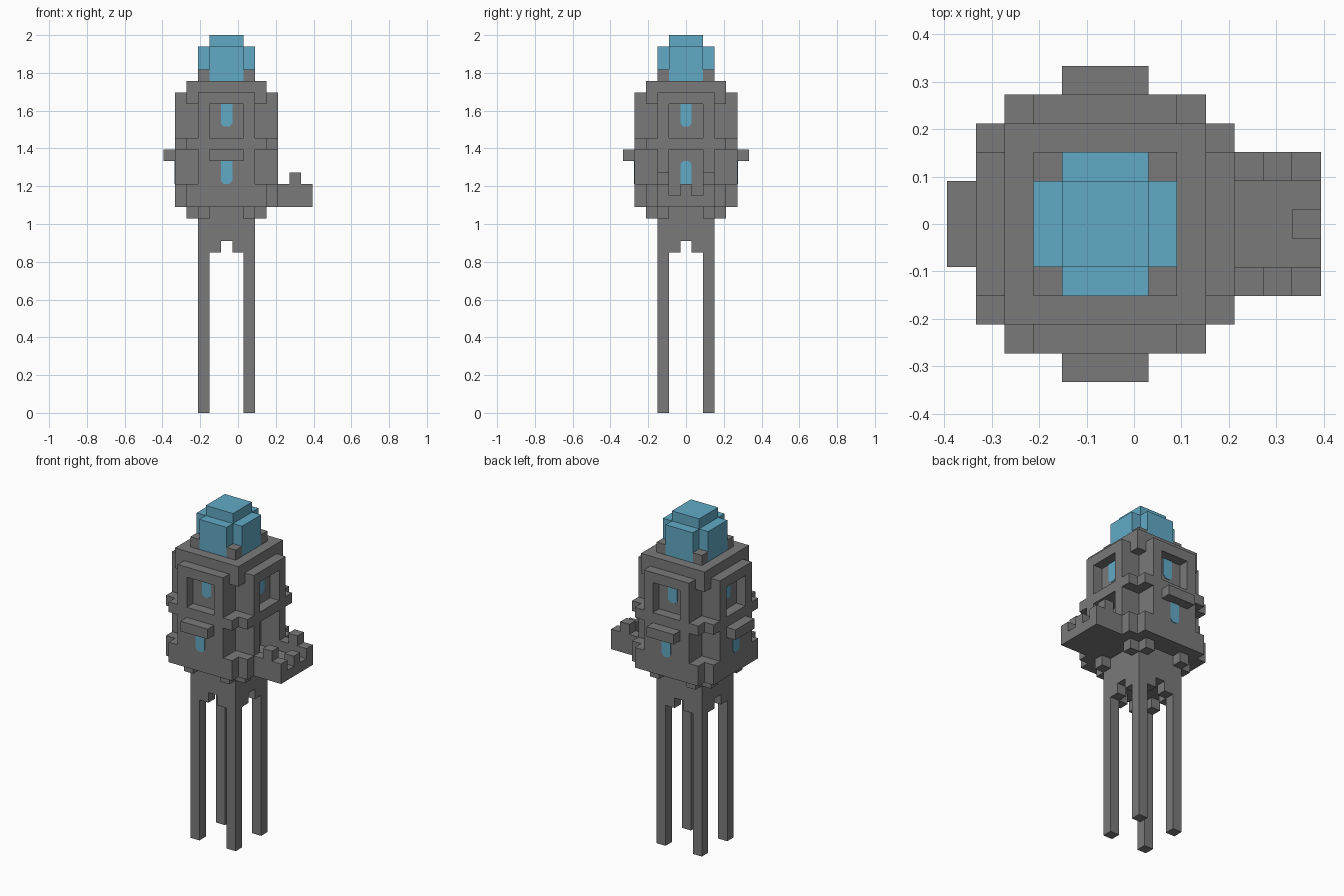
import bpy, bmesh
from mathutils import Matrix, Vector

if "Cube" in bpy.data.objects:
    bpy.data.objects.remove(bpy.data.objects["Cube"])

U = 2 / 33                               # edge of one block
AXIS = Matrix.Translation((-U, 0, 0))    # tower axis


def material(name, rgb):
    m = bpy.data.materials.new(name)
    m.use_nodes = True
    m.diffuse_color = (*rgb, 1)
    m.node_tree.nodes["Principled BSDF"].inputs["Base Color"].default_value = (*rgb, 1)
    return m


STONE = material("grey stone", (0.195, 0.195, 0.195))
GLASS = material("blue glass", (0.12, 0.40, 0.56))


def finish(name, bm, mat, quarter=0):
    """Turn a block-unit mesh by quarter turns and place it on the tower axis."""
    turn = Matrix.Rotation(quarter * 1.5707963, 4, 'Z')
    bm.transform(AXIS @ turn @ Matrix.Scale(U, 4))
    bmesh.ops.recalc_face_normals(bm, faces=bm.faces)
    mesh = bpy.data.meshes.new(name)
    bm.to_mesh(mesh)
    bm.free()
    mesh.materials.append(mat)
    obj = bpy.data.objects.new(name, mesh)
    bpy.context.collection.objects.link(obj)


def blocks(name, boxes, mat=STONE, quarter=0):
    """Each box is (x0, x1, y0, y1, z0, z1) in block units."""
    bm = bmesh.new()
    for x0, x1, y0, y1, z0, z1 in boxes:
        mid = Vector((x0 + x1, y0 + y1, z0 + z1)) / 2
        size = Matrix.Diagonal((x1 - x0, y1 - y0, z1 - z0, 1))
        bmesh.ops.create_cube(bm, size=1, matrix=Matrix.Translation(mid) @ size)
    finish(name, bm, mat, quarter)


def both(x0, x1, *rest):
    """A box and its mirror image across x."""
    return [(x0, x1, *rest), (-x1, -x0, *rest)]


def slit(name, wall, z_round, z_flat, quarter):
    """Thin glass plate with one rounded end, lying on a wall."""
    s = 0.18 if z_flat > z_round else -0.18
    half = [(0.5, z_flat), (0.5, z_round + 1.5 * s), (0.25, z_round)]
    outline = half + [(-x, z) for x, z in reversed(half)]
    bm = bmesh.new()
    face = bm.faces.new([bm.verts.new((x, wall, z)) for x, z in outline])
    out = bmesh.ops.extrude_face_region(bm, geom=[face])["geom"]
    bmesh.ops.translate(bm, vec=(0, -0.06, 0),
                        verts=[g for g in out if isinstance(g, bmesh.types.BMVert)])
    finish(name, bm, GLASS, quarter)


# Central shaft and roof slab
blocks("shaft", [(-2.5, 2.5, -2.5, 2.5, 15, 29)])
blocks("roof_slab", [(-3.5, 3.5, -3.5, 3.5, 28, 29)])

SIDES = ["front", "left", "back", "right"]
for q, side in enumerate(SIDES):
    # Leg, arch haunches and corbels
    blocks(side + "_leg", [(1.5, 2.5, -2.5, -1.5, 0, 15)], quarter=q)
    blocks(side + "_arch", both(0.5, 1.5, -2.5, -1.5, 14, 15), quarter=q)
    blocks(side + "_corbels", both(1.5, 2.5, -3.5, -2.5, 17, 18), quarter=q)

    # Roof corner drop and post on the roof
    blocks(side + "_roof_corner", [(2.5, 3.5, -3.5, -2.5, 27, 28)], quarter=q)
    blocks(side + "_roof_post", [(1.5, 2.5, -2.5, -1.5, 29, 30)], quarter=q)

    # Upper window bay: jambs, lintel and recessed panel
    blocks(side + "_window_frame",
           both(1.5, 2.5, -4.5, -2.5, 24, 28)
           + [(-1.5, 1.5, -4.5, -2.5, 27, 28), (-1.5, 1.5, -3.5, -2.5, 24, 27)], quarter=q)
    slit(side + "_window_glass", -3.5, 25, 27, q)
    blocks(side + "_belt", [(-3.5, 3.5, -4.5, -2.5, 23, 24)], quarter=q)

    if side == "left":
        # Doorway opening onto the balcony
        blocks("door_jambs", both(1.5, 2.5, -4.5, -2.5, 20, 23), quarter=q)
        blocks("door_base", [(-3.5, 3.5, -4.5, -2.5, 18, 19)]
               + both(1.5, 3.5, -4.5, -2.5, 19, 20), quarter=q)
        slit("door_glass", -2.5, 22, 20, q)
    else:
        # Lower wall with hooded slit
        blocks(side + "_lower_wall", [(-2.5, 2.5, -4.5, -2.5, 20, 23)], quarter=q)
        blocks(side + "_base", [(-3.5, 3.5, -4.5, -2.5, 18, 20)], quarter=q)
        blocks(side + "_hood", [(-1.5, 1.5, -5.5, -4.5, 22, 23)], quarter=q)
        slit(side + "_lower_glass", -4.5, 20, 22, q)

# Balcony with parapet and merlons
blocks("balcony_floor", [(-2.5, 2.5, -7.5, -4.5, 18, 19)], quarter=1)
blocks("balcony_parapet", both(1.5, 2.5, -7.5, -4.5, 19, 20)
       + [(-0.5, 0.5, -7.5, -6.5, 19, 20)], quarter=1)
blocks("balcony_merlons", both(1.5, 2.5, -6.5, -5.5, 20, 21), quarter=1)

# Glass lantern
blocks("lantern", [(-1.5, 1.5, -1.5, 1.5, 29, 33)], GLASS)
for q, side in enumerate(SIDES):
    blocks(side + "_lantern_pane", [(-1.5, 1.5, -2.5, -1.5, 29, 32)], GLASS, q)
